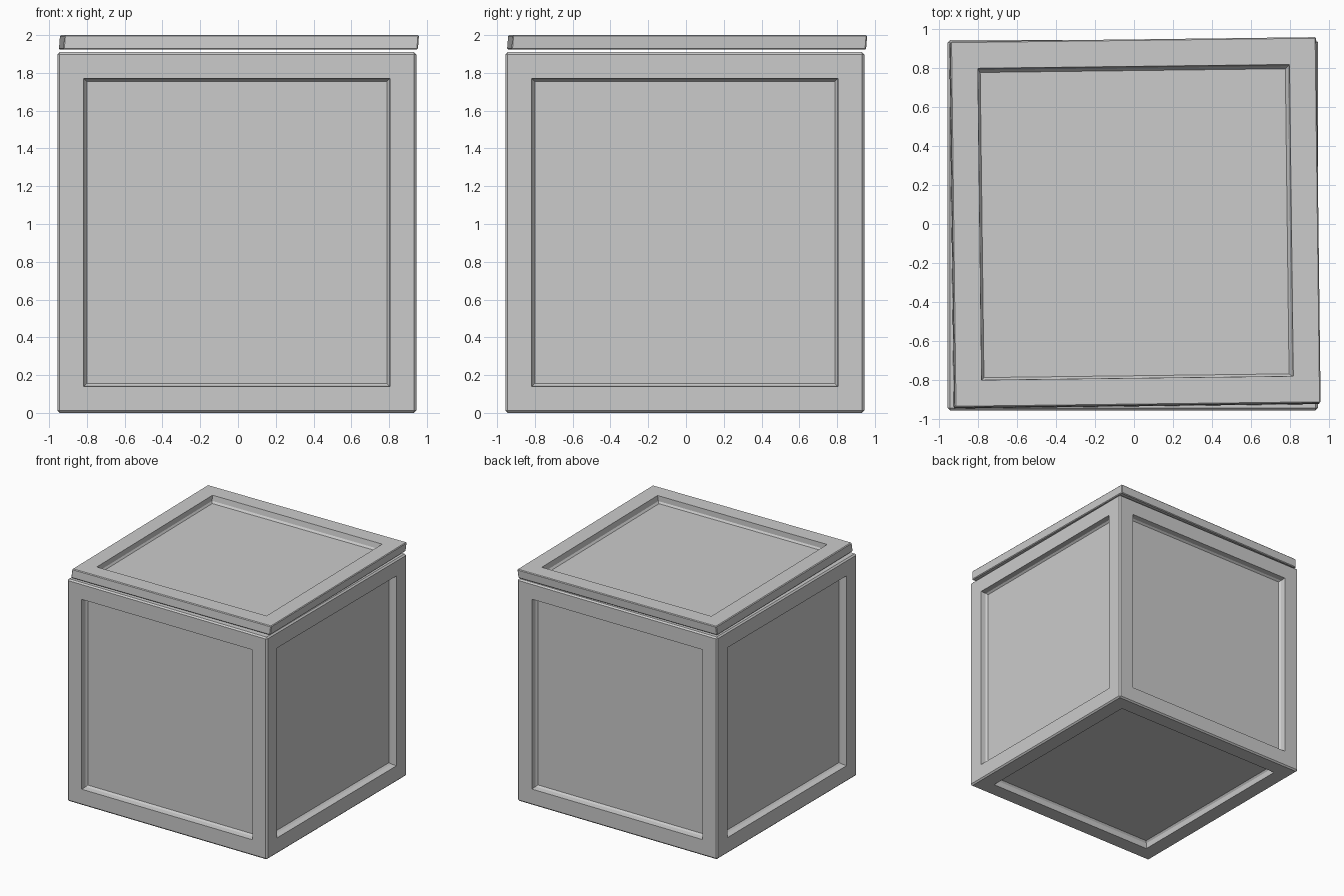
import bpy, bmesh
from math import radians
from mathutils import Matrix, Vector

if "Cube" in bpy.data.objects:
    bpy.data.objects.remove(bpy.data.objects["Cube"])


def panelled_box(name, size, matrix, bevel, keep):
    """Bevelled box whose main faces passing keep(normal) get a recessed panel."""
    bm = bmesh.new()
    bmesh.ops.create_cube(bm, size=1)
    bmesh.ops.scale(bm, vec=size, verts=bm.verts)
    bmesh.ops.bevel(bm, geom=bm.edges[:], offset=bevel, segments=1,
                    affect='EDGES', profile=0.5)
    bm.normal_update()
    faces = [f for f in bm.faces
             if max(abs(c) for c in f.normal) > 0.99 and keep(f.normal)]
    # frame border, recess wall, then small chamfer down to the panel
    for thickness, depth in ((0.139 - bevel, 0), (0.005, -0.045), (0.012, -0.015)):
        bmesh.ops.inset_individual(bm, faces=faces, thickness=thickness,
                                   depth=depth, use_even_offset=True)
    bm.transform(matrix)
    mesh = bpy.data.meshes.new(name)
    bm.to_mesh(mesh)
    bm.free()
    obj = bpy.data.objects.new(name, mesh)
    bpy.context.collection.objects.link(obj)
    return obj


# Crate body: panels on four sides and the underside
panelled_box("crate_body", Vector((1.9, 1.9, 1.91)),
             Matrix.Translation((-0.006, -0.006, 0.955)), 0.012,
             lambda n: n.z < 0.5)

# Lid: thin slab, slightly turned and skewed, hovering just above the body
skew = Matrix.Identity(4)
skew[0][2] = skew[1][2] = 0.08
panelled_box("crate_lid", Vector((1.878, 1.878, 0.077)),
             Matrix.Translation((0.005, 0.006, 1.9615))
             @ Matrix.Rotation(radians(0.7), 4, 'Z') @ skew, 0.006,
             lambda n: n.z > 0.5)
